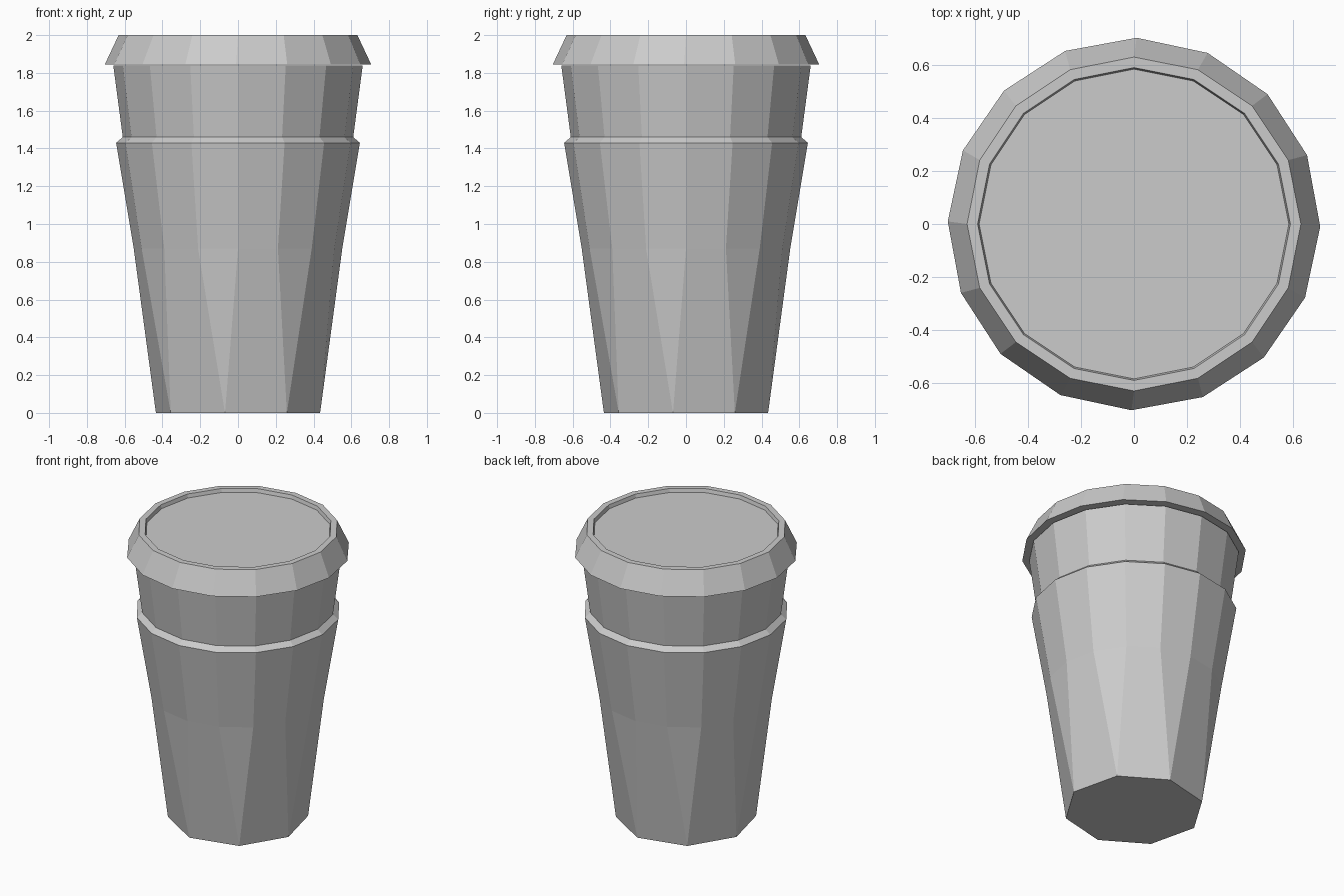
import bpy
import bmesh
from math import cos, sin, radians

if "Cube" in bpy.data.objects:
    bpy.data.objects.remove(bpy.data.objects["Cube"], do_unlink=True)

SIDES = 16

grey = bpy.data.materials.new("plain grey")
grey.use_nodes = True
grey.diffuse_color = (0.6, 0.6, 0.6, 1)
grey.node_tree.nodes["Principled BSDF"].inputs["Base Color"].default_value = (0.6, 0.6, 0.6, 1)


def ring(bm, radius, z, count=SIDES, turn=0):
    """Polygon ring whose first corner faces the front, plus a turn in degrees."""
    angles = [radians(turn - 90 + 360 * i / count) for i in range(count)]
    return [bm.verts.new((radius * cos(a), radius * sin(a), z)) for a in angles]


def bridge(bm, lower, upper):
    n = len(lower)
    for i in range(n):
        j = (i + 1) % n
        bm.faces.new((lower[i], lower[j], upper[j], upper[i]))


def stack(bm, rings):
    for lower, upper in zip(rings, rings[1:]):
        bridge(bm, lower, upper)


def finish(bm, name):
    bmesh.ops.recalc_face_normals(bm, faces=bm.faces[:])
    mesh = bpy.data.meshes.new(name)
    bm.to_mesh(mesh)
    bm.free()
    mesh.materials.append(grey)
    obj = bpy.data.objects.new(name, mesh)
    bpy.context.collection.objects.link(obj)
    return obj


# Cup: eight-sided foot fanning out into a sixteen-sided body with a ledge
bm = bmesh.new()
foot = ring(bm, 0.44, 0, SIDES // 2, -9)
body = [ring(bm, r, z) for r, z in
        ((0.552, 0.87), (0.645, 1.43), (0.61, 1.46), (0.66, 1.838))]
middle = body[0]
for k in range(len(foot)):
    nxt = foot[(k + 1) % len(foot)]
    bm.faces.new((foot[k], middle[2 * k], middle[2 * k - 1]))
    bm.faces.new((foot[k], nxt, middle[2 * k + 1], middle[2 * k]))
stack(bm, body)
bm.faces.new(foot)
bm.faces.new(body[-1])
finish(bm, "cup")

# Lid: flared skirt, narrow rim and shallow recessed top
bm = bmesh.new()
lid = [ring(bm, r, z, turn=t) for r, z, t in
       ((0.705, 1.845, -0.8), (0.632, 2.0, 0), (0.592, 2.0, 0), (0.586, 1.975, 0))]
stack(bm, lid)
bm.faces.new(lid[0])
bm.faces.new(lid[-1])
finish(bm, "lid")
